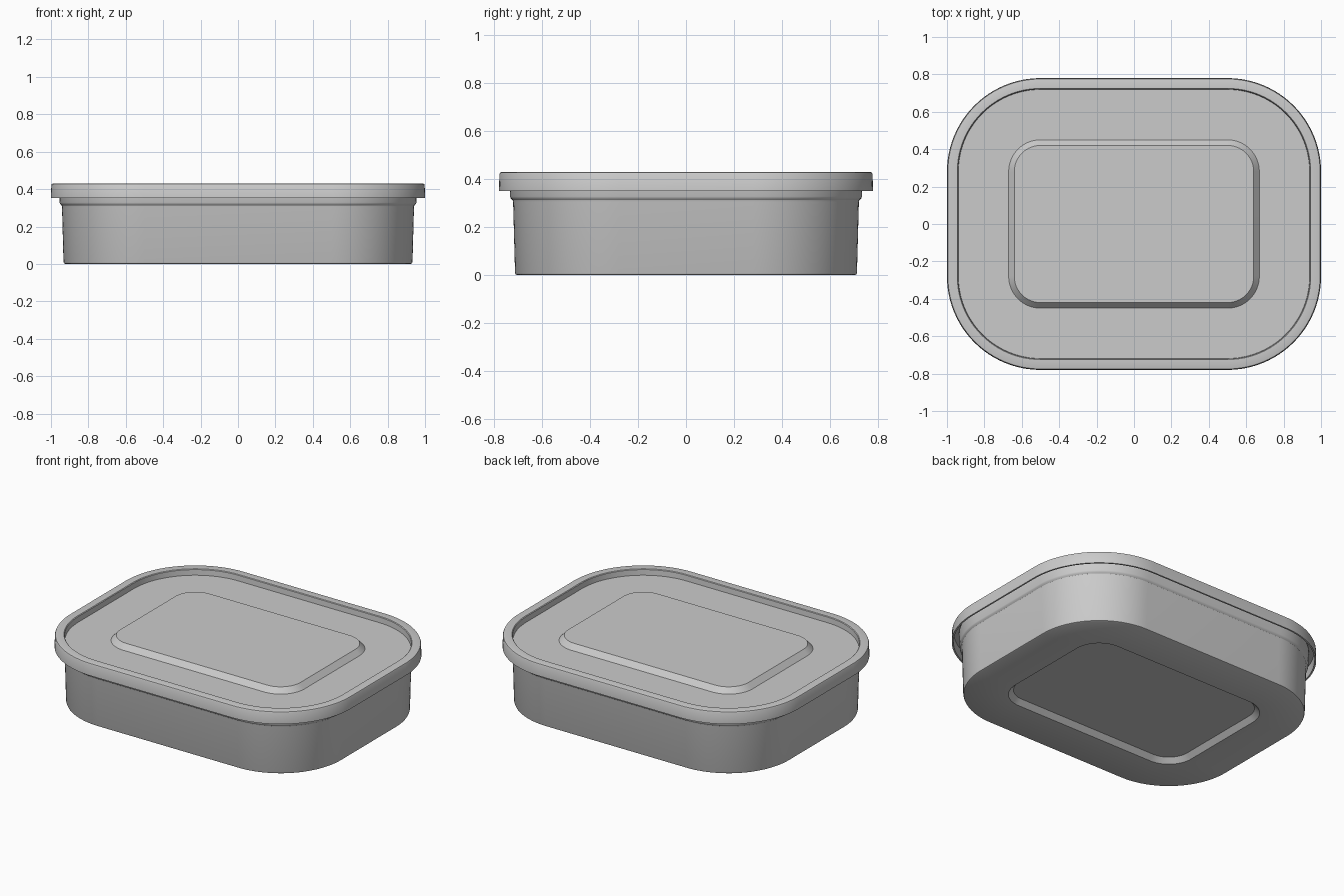
import bpy, bmesh, math

if "Cube" in bpy.data.objects:
    bpy.data.objects.remove(bpy.data.objects["Cube"])

# Every outline is an offset of the same rectangle of corner centres
CX, CY, SEG = 0.5, 0.28, 24


def ring(bm, r, z):
    verts = []
    for q, (sx, sy) in enumerate([(1, 1), (-1, 1), (-1, -1), (1, -1)]):
        for i in range(SEG + 1):
            a = (q + i / SEG) * math.pi / 2
            verts.append(bm.verts.new((sx * CX + r * math.cos(a),
                                       sy * CY + r * math.sin(a), z)))
    return verts


def sweep(name, profile):
    """Skin rounded-rectangle rings (corner radius, height), capping both ends."""
    bm = bmesh.new()
    rings = [ring(bm, r, z) for r, z in profile]
    n = len(rings[0])
    for a, b in zip(rings, rings[1:]):
        for i in range(n):
            j = (i + 1) % n
            bm.faces.new((a[i], a[j], b[j], b[i]))
    bm.faces.new(rings[0])
    bm.faces.new(rings[-1])
    bmesh.ops.recalc_face_normals(bm, faces=bm.faces)
    me = bpy.data.meshes.new(name)
    bm.to_mesh(me)
    bm.free()
    ob = bpy.data.objects.new(name, me)
    bpy.context.collection.objects.link(ob)
    bpy.ops.object.select_all(action='DESELECT')
    ob.select_set(True)
    bpy.context.view_layer.objects.active = ob
    bpy.ops.object.shade_smooth_by_angle(angle=math.radians(30))
    return ob


# Container: recessed base panel, drafted wall, stepped neck, hollow inside
sweep("container", [
    (0.140, 0.030), (0.170, 0.000),
    (0.424, 0.000), (0.430, 0.003), (0.433, 0.010),
    (0.441, 0.306), (0.443, 0.313), (0.451, 0.320), (0.454, 0.328),
    (0.457, 0.408), (0.450, 0.408),
    (0.448, 0.330), (0.434, 0.316), (0.425, 0.015),
    (0.175, 0.015), (0.145, 0.045)])

# Lid: underside, skirt, raised rim, sunken top and raised centre panel
sweep("lid", [
    (0.140, 0.413), (0.170, 0.380), (0.447, 0.380),
    (0.447, 0.416), (0.488, 0.416), (0.490, 0.352),
    (0.500, 0.352), (0.498, 0.422), (0.495, 0.428), (0.489, 0.430),
    (0.445, 0.430), (0.441, 0.426), (0.439, 0.391),
    (0.170, 0.391), (0.140, 0.424)])
